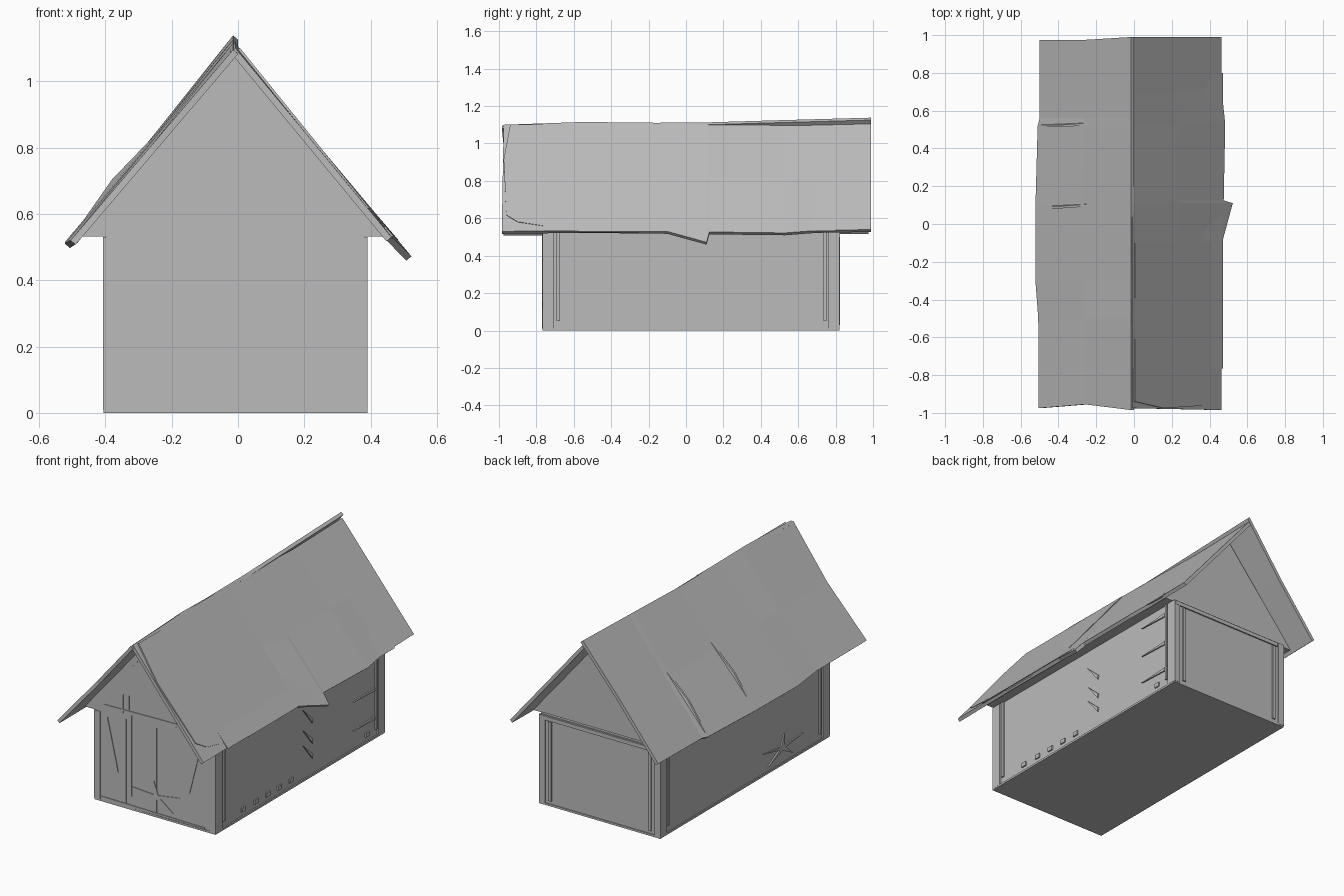
import bpy, bmesh, math
from mathutils import Vector

cube = bpy.data.objects.get("Cube")
if cube:
    bpy.data.objects.remove(cube, do_unlink=True)

grey = bpy.data.materials.new("weathered grey")
grey.use_nodes = True
colour = (0.5, 0.5, 0.5, 1)
grey.diffuse_color = colour
grey.node_tree.nodes["Principled BSDF"].inputs["Base Color"].default_value = colour


def finish(name, bm):
    bmesh.ops.recalc_face_normals(bm, faces=bm.faces)
    mesh = bpy.data.meshes.new(name)
    bm.to_mesh(mesh)
    bm.free()
    mesh.materials.append(grey)
    obj = bpy.data.objects.new(name, mesh)
    bpy.context.collection.objects.link(obj)
    return obj


def slab(name, points, push):
    """Extrude a flat outline along a vector."""
    bm = bmesh.new()
    face = bm.faces.new([bm.verts.new(p) for p in points])
    new = bmesh.ops.extrude_face_region(bm, geom=[face], use_keep_orig=True)["geom"]
    bmesh.ops.translate(bm, vec=Vector(push),
                        verts=[v for v in new if isinstance(v, bmesh.types.BMVert)])
    return finish(name, bm)


def box(name, x0, x1, y0, y1, z0, z1):
    return slab(name, [(x0, y0, z0), (x1, y0, z0), (x1, y1, z0), (x0, y1, z0)],
                (0, 0, z1 - z0))


def on_front(name, outline):
    return slab(name, [(x, FRONT, z) for x, z in outline], (0, -0.004, 0))


def on_side(name, outline, side):
    x = RIGHT if side > 0 else LEFT
    return slab(name, [(x, y, z) for y, z in outline], (side * 0.008, 0, 0))


def rect(a0, a1, b0, b1):
    return [(a0, b0), (a1, b0), (a1, b1), (a0, b1)]


def star(cy, cz, ry, rz):
    """Ragged five pointed outline."""
    return [(cy + math.cos(i * math.pi / 5 + 0.4) * ry * (1, 0.16)[i % 2],
             cz + math.sin(i * math.pi / 5 + 0.4) * rz * (1, 0.16)[i % 2])
            for i in range(10)]


def roof_sheet(name, stations, ridge_x, thickness):
    """Bent sheet: each station is y at eave, middle, ridge, then eave x, eave z, ridge z."""
    bm = bmesh.new()
    rows = []
    for ye, ym, yr, ex, ez, rz in stations:
        rows.append([bm.verts.new(p) for p in (
            (ex, ye, ez), ((ex + ridge_x) / 2, ym, (ez + rz) / 2), (ridge_x, yr, rz))])
    for a, b in zip(rows, rows[1:]):
        for i in range(2):
            bm.faces.new((a[i], a[i + 1], b[i + 1], b[i]))
    for f in bm.faces:
        f.normal_update()
    if sum(f.normal.z for f in bm.faces) < 0:
        bmesh.ops.reverse_faces(bm, faces=bm.faces)
    bm.normal_update()
    # thickness grows downward from the top surface
    top = list(bm.verts)
    normals = {v: v.normal.copy() for v in top}
    mean = sum(normals.values(), Vector()).normalized()
    new = bmesh.ops.extrude_face_region(bm, geom=list(bm.faces), use_keep_orig=True)["geom"]
    bmesh.ops.translate(bm, vec=-mean * thickness,
                        verts=[v for v in new if isinstance(v, bmesh.types.BMVert)])
    return finish(name, bm)


# Body: core, end walls, corner posts, floor rim
FRONT, BACK, LEFT, RIGHT = -0.765, 0.815, -0.398, 0.382
box("body", LEFT, RIGHT, FRONT, BACK, 0.012, 0.535)
for side, x0, x1 in (("left", RIGHT - 0.03, 0.391), ("right", -0.407, LEFT + 0.03)):
    box(side + "_front_post", x0, x1, -0.768, -0.705, 0.008, 0.53)
    box(side + "_back_post", x0, x1, 0.76, 0.822, 0.008, 0.53)
    box(side + "_front_batten", x0, x1, -0.692, -0.675, 0.05, 0.53)
    box(side + "_back_batten", x0, x1, 0.735, 0.75, 0.05, 0.53)
box("floor_rim", -0.405, 0.39, -0.768, 0.82, 0.0, 0.012)

# Attic prism closing both gables
slab("attic", [(-0.475, -0.765, 0.532), (0.47, -0.765, 0.532), (-0.005, -0.765, 1.085)],
     (0, 1.565, 0))

# Front planks, splinters and worn star
on_front("sill_board", [(-0.36, 0.01), (0.32, 0.018), (0.32, 0.022), (-0.36, 0.03)])
for x, z0, z1 in ((-0.2, 0.01, 0.53), (0.002, 0.03, 0.53), (-0.163, 0.08, 0.56),
                  (-0.22, 0.56, 0.67), (-0.18, 0.59, 0.67), (0.13, 0.57, 0.63),
                  (0.16, 0.57, 0.63), (0.23, 0.56, 0.8)):
    on_front("front_seam", rect(x - 0.002, x + 0.002, z0, z1))
on_front("front_splinter_a", [(-0.32, 0.51), (-0.25, 0.2), (-0.26, 0.25)])
on_front("front_splinter_b", [(0.3, 0.52), (0.22, 0.2), (0.235, 0.29)])
on_front("gable_rail", [(-0.34, 0.575), (0.18, 0.572), (0.33, 0.562),
                        (0.33, 0.58), (0.18, 0.59), (-0.34, 0.58)])
on_front("gable_brace_left", [(-0.18, 0.86), (-0.15, 0.86), (-0.02, 1.0), (-0.05, 1.02)])
on_front("gable_brace_right", [(0.0, 1.0), (0.12, 0.88), (0.12, 0.885), (0.0, 1.006)])
on_front("front_star", star(0.0, 0.12, 0.17, 0.09))

# Back frame
for x in (0.32, -0.335):
    box("back_batten", x - 0.01, x + 0.01, BACK, BACK + 0.008, 0.03, 0.5)
box("back_cap", -0.36, 0.385, BACK, BACK + 0.008, 0.505, 0.528)

# Side details: pegs, hooks, nails, star
for y in (-0.5, -0.38, -0.27, -0.16, -0.05, 0.66):
    on_side("peg", rect(y - 0.018, y + 0.018, 0.037, 0.062), 1)
for z in (0.42, 0.3, 0.21):
    on_side("hook", [(0.06, z), (0.15, z - 0.08), (0.145, z - 0.105)], 1)
for z in (0.47, 0.29, 0.12):
    on_side("nail", [(0.53, z), (0.73, z - 0.008), (0.73, z + 0.012)], 1)
on_side("side_star", star(-0.33, 0.1, 0.2, 0.08), -1)

# Left facing and right facing roof sheets
roof_sheet("roof_low_x", [
    (-0.975, -0.955, -0.985, -0.505, 0.52, 1.095),
    (-0.5, -0.5, -0.5, -0.507, 0.52, 1.115),
    (-0.3, -0.3, -0.3, -0.522, 0.51, 1.11),
    (0.09, 0.09, 0.09, -0.522, 0.515, 1.112),
    (0.52, 0.52, 0.52, -0.51, 0.52, 1.125),
    (0.56, 0.56, 0.56, -0.5, 0.525, 1.126),
    (0.975, 0.975, 0.99, -0.5, 0.53, 1.138)], -0.015, 0.02)
roof_sheet("roof_high_x", [
    (-0.985, -0.98, -0.975, 0.463, 0.53, 1.1),
    (-0.55, -0.55, -0.55, 0.463, 0.535, 1.115),
    (-0.1, -0.1, -0.1, 0.466, 0.53, 1.11),
    (0.11, 0.11, 0.11, 0.523, 0.472, 1.107),
    (0.125, 0.125, 0.125, 0.475, 0.527, 1.107),
    (0.53, 0.53, 0.53, 0.483, 0.522, 1.095),
    (0.7, 0.7, 0.7, 0.465, 0.535, 1.098),
    (0.99, 0.99, 0.99, 0.463, 0.54, 1.105)], -0.008, 0.02)


def on_roof(x, y, side, lift):
    slope = 1.18 if side < 0 else 1.235
    return (x, y, 1.113 - slope * abs(x + 0.012) + lift)


# Overlapping thin cover on the high x roof, with a worn front corner
cover = [(0.0, -0.94), (0.15, -0.975), (0.39, -0.96), (0.42, -0.9), (0.463, -0.56),
         (0.463, -0.1), (0.0, -0.1)]
slab("roof_cover", [on_roof(x, y, 1, -0.003) for x, y in cover], (0.006, 0, 0.005))

# Raised tears in the low x roof
for y in (0.525, 0.095):
    slab("roof_tear", [on_roof(-0.5, y, -1, -0.005), on_roof(-0.22, y + 0.012, -1, 0.002),
                       on_roof(-0.38, y, -1, 0.025)], (0, -0.012, 0))
